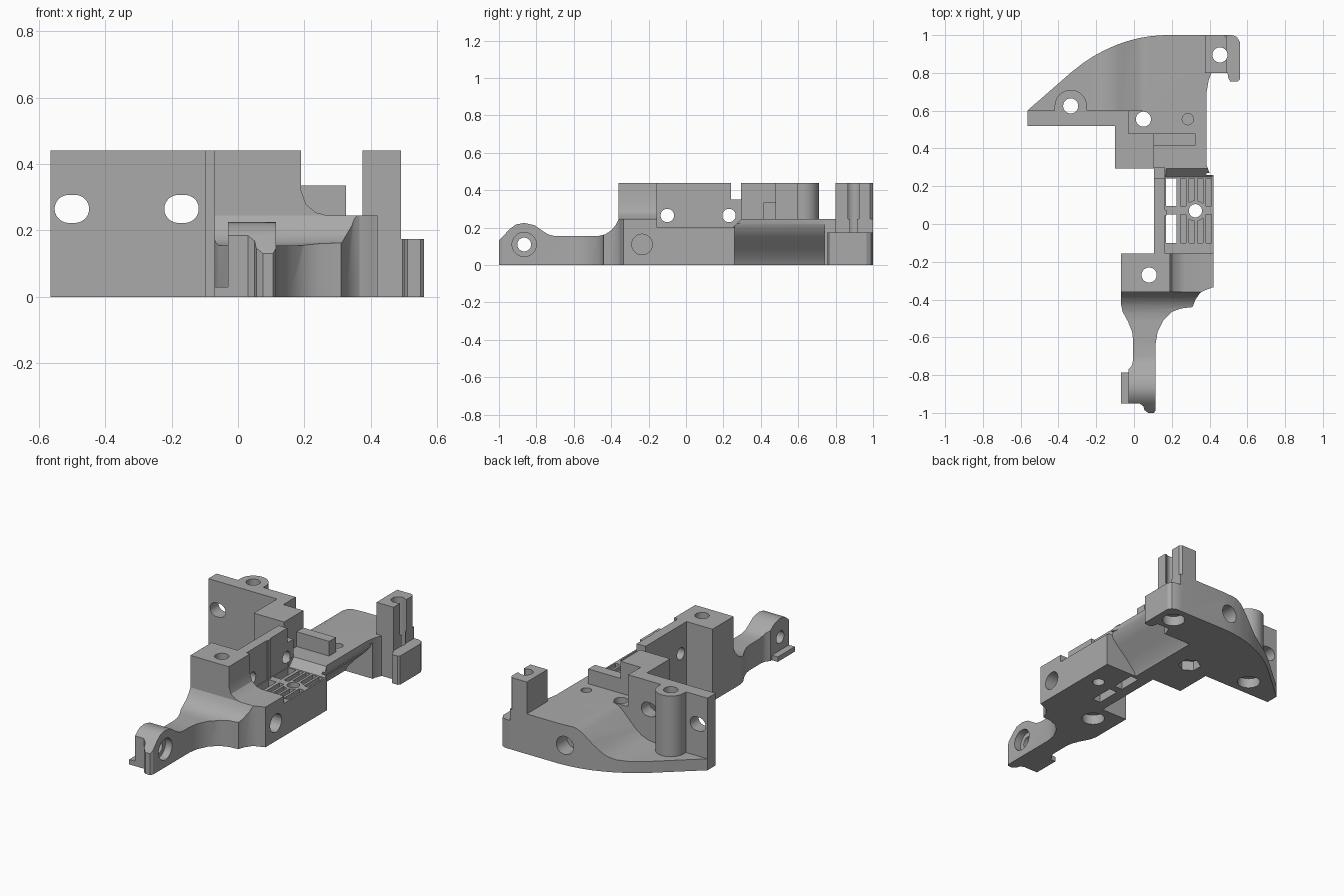
import bpy, bmesh
from math import cos, sin, pi, radians
from mathutils import Vector

old = bpy.data.objects.get("Cube")
if old:
    bpy.data.objects.remove(old, do_unlink=True)

grey = bpy.data.materials.new("plain grey")
grey.use_nodes = True
grey.diffuse_color = (0.4, 0.4, 0.4, 1)
grey.node_tree.nodes["Principled BSDF"].inputs["Base Color"].default_value = (0.4, 0.4, 0.4, 1)

PLACE = {"x": lambda a, b, t: (t, a, b), "y": lambda a, b, t: (a, t, b), "z": lambda a, b, t: (a, b, t)}


def prism(name, pts, axis, lo, hi):
    """Extrude a 2D outline along an axis."""
    bm = bmesh.new()
    put = PLACE[axis]
    face = bm.faces.new([bm.verts.new(put(a, b, lo)) for a, b in pts])
    new = bmesh.ops.extrude_face_region(bm, geom=[face])["geom"]
    shift = Vector(put(0, 0, hi - lo))
    bmesh.ops.translate(bm, vec=shift, verts=[v for v in new if isinstance(v, bmesh.types.BMVert)])
    bmesh.ops.recalc_face_normals(bm, faces=bm.faces)
    mesh = bpy.data.meshes.new(name)
    bm.to_mesh(mesh)
    bm.free()
    mesh.materials.append(grey)
    ob = bpy.data.objects.new(name, mesh)
    bpy.context.collection.objects.link(ob)
    return ob


def rect(a0, a1, b0, b1):
    return [(a0, b0), (a1, b0), (a1, b1), (a0, b1)]


def circle(a, b, r, n=32, stretch=0):
    """Circle, or a rounded slot when stretched sideways."""
    pts = []
    for i in range(n):
        t = 2 * pi * (i + 0.5) / n
        pts.append((a + r * cos(t) + (stretch if cos(t) > 0 else -stretch), b + r * sin(t)))
    return pts


def cutter(*args):
    ob = prism("cutter", *args)
    ob.hide_render = True
    return ob


def boolean(ob, tools, mode="DIFFERENCE"):
    for tool in tools:
        mod = ob.modifiers.new("cut", "BOOLEAN")
        mod.object, mod.operation, mod.solver = tool, mode, "EXACT"
    deps = bpy.context.evaluated_depsgraph_get()
    mesh = bpy.data.meshes.new_from_object(ob.evaluated_get(deps))
    ob.modifiers.clear()
    ob.data = mesh


# Curved rear body with a scooped left side and an undercut right side
rear_body = prism("rear_body", [
    (-.565, .52), (-.1, .52), (-.1, .295), (.105, .295), (.105, .245), (.42, .245), (.4, .27), (.385, .31),
    (.385, .7), (.395, .76), (.41, .8), (.49, .8), (.49, 1), (.16, 1), (.09, .995), (.03, .985), (-.04, .967),
    (-.1, .945), (-.16, .918), (-.22, .885), (-.275, .848), (-.33, .805), (-.45, .7), (-.565, .6)], "z", 0, .245)
scoop = cutter([(.08, .3), (.08, .247), (.05, .24), (.02, .225), (-.08, .125), (-.12, .095), (-.17, .077),
                (-.24, .07), (-.7, .07), (-.7, .3)], "y", .6, 1.1)
undercut = cutter([(.2, -.01), (.22, .03), (.27, .085), (.34, .15), (.375, .19), (.385, .22), (.6, .22),
                   (.6, -.01)], "y", .26, .74)
front_ramp = cutter([(.2, .2), (.25, .2), (.265, .215), (.3, .25), (.2, .26)], "x", .17, .5)
boolean(rear_body, [scoop, undercut, front_ramp])

# Tall stepped mounting wall and its screw boss
tall_wall = prism("tall_wall", [(-.565, .52), (-.1, .52), (-.1, .295), (.105, .295), (.105, .48), (-.03, .48),
                                (-.03, .6), (-.565, .6)], "z", 0, .44)
wall_boss = prism("wall_boss", [(-.42, .56), (-.25, .56)] +
                  [(-.335 + .085 * cos(pi * i / 20), .625 + .085 * sin(pi * i / 20)) for i in range(21)],
                  "z", 0, .44)

# Rear post with a groove, and the low side tab
rear_post = prism("rear_post", [(.375, .8), (.49, .8), (.49, .865), (.455, .865), (.455, .925), (.49, .925),
                                (.49, .985), (.475, 1), (.375, 1)], "z", .2, .44)
side_tab = prism("side_tab", [(.47, 1), (.52, 1), (.545, .99), (.56, .965), (.56, .765), (.55, .755), (.51, .755),
                              (.5, .77), (.495, .8), (.47, .8)], "z", 0, .175)

# Raised bar on the plateau
raised_bar = prism("raised_bar", rect(.1, .325, .415, .48), "z", .2, .335)

# Thin centre wall with a notch, and the grille floor
centre_wall = prism("centre_wall", [(-.17, 0), (.3, 0), (.3, .35), (.29, .35), (.29, .35), (.24, .35),
                                    (.24, .44), (-.17, .44)][:3] + [(.24, .35), (.24, .44), (-.17, .44)],
                    "x", .105, .165)
grille_floor = prism("grille_floor", rect(.105, .42, -.17, .26), "z", 0, .2)
wall_rib = prism("wall_rib", rect(.16, .172, .045, .075), "z", .19, .44)
windows = [cutter(rect(.17, .225, lo, hi), "z", -.1, .3) for lo, hi in ((-.1, .05), (.095, .24))]
grooves = [cutter(rect(.245 + .045 * i, .275 + .045 * i, lo, hi), "z", .165, .3)
           for i in range(4) for lo, hi in ((-.1, .05), (.095, .24))]
boolean(grille_floor, windows + grooves)
grille_ring = prism("grille_ring", circle(.325, .07, .055), "z", .1, .2)

# Front block: tall on the left, saddle down to the right
front_block = prism("front_block", [(-.07, 0), (.42, 0), (.42, .245), (.27, .245), (.235, .254), (.205, .278),
                                    (.19, .32), (.19, .44), (-.07, .44)], "y", -.36, -.155)
corner = cutter([(.43, -.33), (.43, -.4), (.34, -.4), (.34, -.365)], "z", -.1, .3)
boolean(front_block, [corner])

# Neck and lug: plan outline trimmed by a side profile
neck = prism("neck_and_lug", [
    (-.07, -.3), (-.07, -.42), (-.06, -.465), (-.03, -.52), (-.01, -.57), (-.005, -.61), (-.005, -.72),
    (-.012, -.75), (-.03, -.77), (-.03, -.95), (.03, -.95), (.05, -.965), (.055, -.985), (.075, -1), (.105, -1),
    (.115, -.985), (.115, -.63), (.125, -.57), (.155, -.51), (.2, -.465), (.25, -.447), (.31, -.44),
    (.325, -.4), (.35, -.365), (.385, -.343), (.42, -.335), (.42, -.3)], "z", -.02, .3)
side = cutter([(-.2, 0), (-.2, .245), (-.36, .245), (-.375, .215), (-.4, .185), (-.43, .165), (-.47, .155),
               (-.7, .155), (-.735, .163), (-.77, .185), (-.81, .213), (-.865, .225), (-.91, .217), (-.945, .19),
               (-1.01, .12), (-1.01, 0)], "x", -.5, .6)
boolean(neck, [side], "INTERSECT")
foot_tab = prism("foot_tab", rect(-.07, -.02, -.95, -.785), "z", 0, .03)

# Drilled holes, counterbores and slots
upright = [(-.335, .625, .04), (.05, .555, .04), (.455, .895, .04), (.08, -.27, .04), (.325, .07, .035)]
holes = [cutter(circle(x, y, r), "z", -.1, .6) for x, y, r in upright]
holes += [cutter(circle(x, y, .065), "z", -.1, .06) for x, y in ((-.335, .625), (.455, .895), (.08, -.27))]
holes += [cutter(circle(.05, .555, .065, 6), "z", -.1, .06),
          cutter(circle(.285, .555, .03), "z", .15, .3),
          cutter(circle(-.865, .11, .037), "x", -.2, .3),
          cutter(circle(-.865, .11, .065), "x", .07, .3),
          cutter(circle(-.235, .11, .055), "x", .25, .6),
          cutter(circle(.12, .12, .055), "y", .9, 1.1),
          cutter(circle(.12, .12, .03), "y", .8, 1.1)]
holes += [cutter(circle(y, .265, .036), "x", .05, .3) for y in (-.1, .23)]
holes += [cutter(circle(x, .265, .042, 32, .01), "y", .5, .65) for x in (-.5, -.17)]


def bounds(ob):
    cs = [v.co for v in ob.data.vertices]
    return [(min(c[i] for c in cs), max(c[i] for c in cs)) for i in range(3)]


def touching(a, b):
    return all(p[0] < q[1] and q[0] < p[1] for p, q in zip(bounds(a), bounds(b)))


parts = [rear_body, tall_wall, wall_boss, rear_post, side_tab, raised_bar, centre_wall, grille_floor, wall_rib,
         grille_ring, front_block, neck, foot_tab]
for part in parts:
    boolean(part, [h for h in holes if touching(part, h)])

# Remove the helpers and smooth the curved faces
for ob in [o for o in bpy.data.objects if o.name.startswith("cutter")]:
    bpy.data.objects.remove(ob, do_unlink=True)
bpy.ops.object.select_all(action="DESELECT")
for part in parts:
    part.select_set(True)
bpy.context.view_layer.objects.active = rear_body
bpy.ops.object.shade_smooth_by_angle(angle=radians(30))
